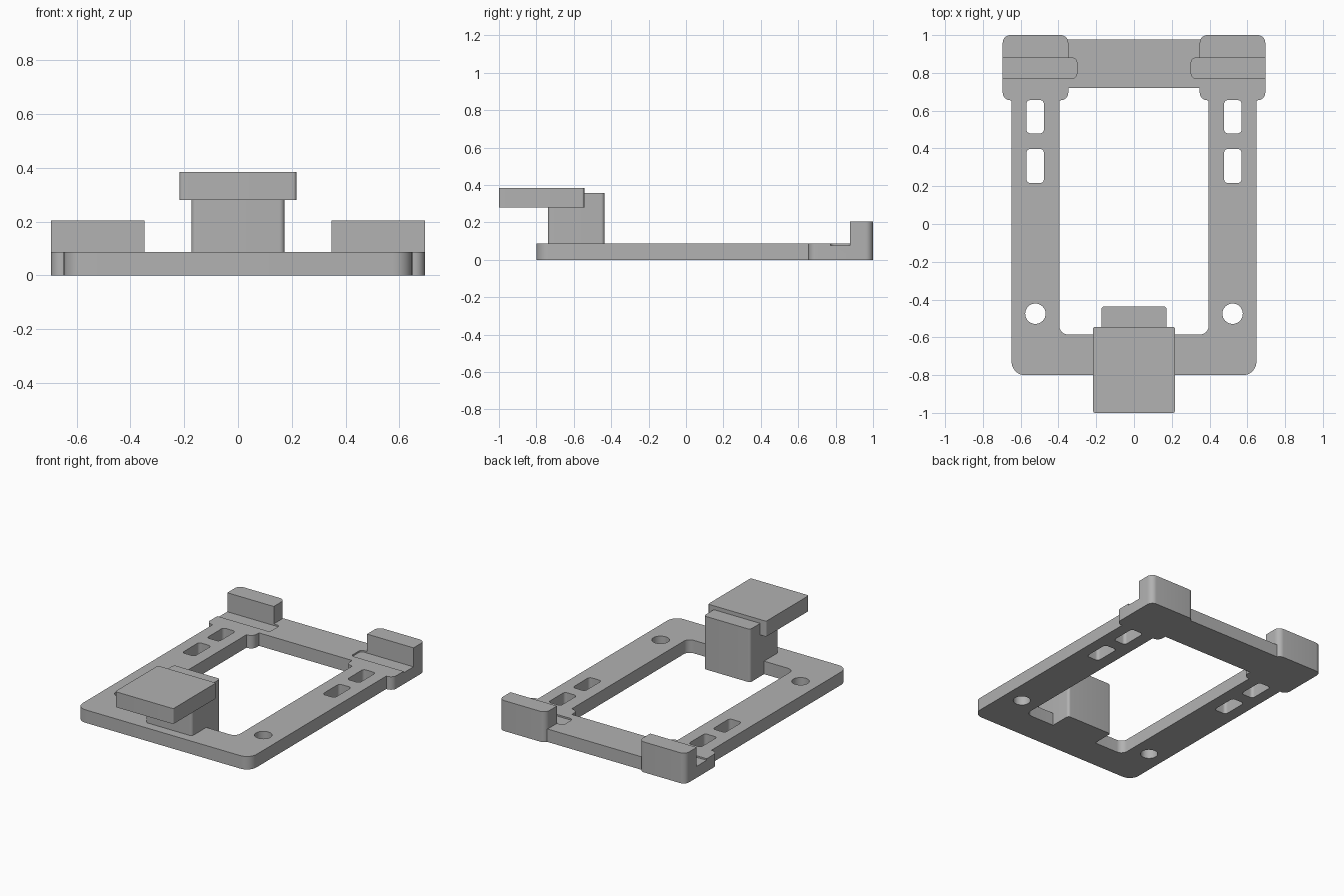
import bpy, bmesh, math

cube = bpy.data.objects.get("Cube")
if cube:
    bpy.data.objects.remove(cube, do_unlink=True)

grey = bpy.data.materials.new("light grey")
grey.use_nodes = True
GREY = (0.445, 0.445, 0.445, 1)
grey.diffuse_color = GREY
grey.node_tree.nodes["Principled BSDF"].inputs["Base Color"].default_value = GREY


def prism(name, xs, ys, zs, radii=(0, 0, 0, 0), steps=8):
    """Upright box; radii round the front-left-low, then counterclockwise plan corners."""
    (x0, x1), (y0, y1) = xs, ys
    corners = [(x0, y0, 1, 1), (x1, y0, -1, 1), (x1, y1, -1, -1), (x0, y1, 1, -1)]
    bm = bmesh.new()
    verts = []
    for i, ((x, y, sx, sy), r) in enumerate(zip(corners, radii)):
        for k in range(steps + 1 if r else 1):
            a = math.pi + (i + k / steps) * math.pi / 2
            dx, dy = (r * math.cos(a), r * math.sin(a)) if r else (0, 0)
            verts.append(bm.verts.new((x + sx * r + dx, y + sy * r + dy, zs[0])))
    face = bm.faces.new(verts)
    top = bmesh.ops.extrude_face_region(bm, geom=[face])["geom"]
    bmesh.ops.translate(bm, vec=(0, 0, zs[1] - zs[0]),
                        verts=[v for v in top if isinstance(v, bmesh.types.BMVert)])
    bmesh.ops.recalc_face_normals(bm, faces=bm.faces)
    mesh = bpy.data.meshes.new(name)
    bm.to_mesh(mesh)
    bm.free()
    mesh.materials.append(grey)
    obj = bpy.data.objects.new(name, mesh)
    bpy.context.collection.objects.link(obj)
    return obj


def combine(target, tool, operation):
    """Apply a boolean and discard the tool."""
    mod = target.modifiers.new(operation, "BOOLEAN")
    mod.object, mod.operation, mod.solver = tool, operation, "EXACT"
    bpy.context.view_layer.objects.active = target
    bpy.ops.object.modifier_apply(modifier=mod.name)
    bpy.data.objects.remove(tool, do_unlink=True)


def span(side, near, far):
    return sorted((side * near, side * far))


def all_round(r):
    return (r, r, r, r)


TOP = 0.0875
CUT = (-0.1, 0.3)

# Flat frame with its large opening
frame = prism("base_frame", (-0.648, 0.648), (-0.8, 0.978), (0, TOP), (0.07, 0.07, 0, 0))
combine(frame, prism("opening", (-0.395, 0.395), (-0.585, 0.72), CUT, (0.045, 0.045, 0, 0)),
        "DIFFERENCE")

for side in (-1, 1):
    # Corner block, stepped down in front of its upright stop
    block = prism("corner_block", span(side, 0.348, 0.695), (0.655, 1), (0, 0.205),
                  all_round(0.04))
    combine(block, prism("step", span(side, 0.2, 0.8), (0.5, 0.878), (TOP, 0.4)), "DIFFERENCE")
    combine(frame, block, "UNION")
    # Shallow groove along the stop
    combine(frame, prism("groove", span(side, 0.303, 0.8), (0.772, 0.878), (0.077, 0.15),
                         all_round(0.022)), "DIFFERENCE")
    # Two strap slots and a screw hole in the rail
    for y0, y1 in ((0.48, 0.656), (0.217, 0.397)):
        combine(frame, prism("slot", span(side, 0.477, 0.569), (y0, y1), CUT,
                             all_round(0.02)), "DIFFERENCE")
    r = 0.054
    combine(frame, prism("hole", span(side, 0.522 - r, 0.522 + r), (-0.475 - r, -0.475 + r),
                         CUT, all_round(r * 0.999)), "DIFFERENCE")

# Front clamp: post and overhanging plate
post = prism("clamp_post", (-0.173, 0.173), (-0.738, -0.436), (0, 0.358), all_round(0.018))
plate = prism("clamp_plate", (-0.217, 0.217), (-1, -0.544), (0.28, 0.384), all_round(0.012))
combine(frame, post, "UNION")

for obj in (frame, plate):
    bpy.ops.object.select_all(action="DESELECT")
    obj.select_set(True)
    bpy.context.view_layer.objects.active = obj
    bpy.ops.object.shade_smooth_by_angle(angle=math.radians(30))
